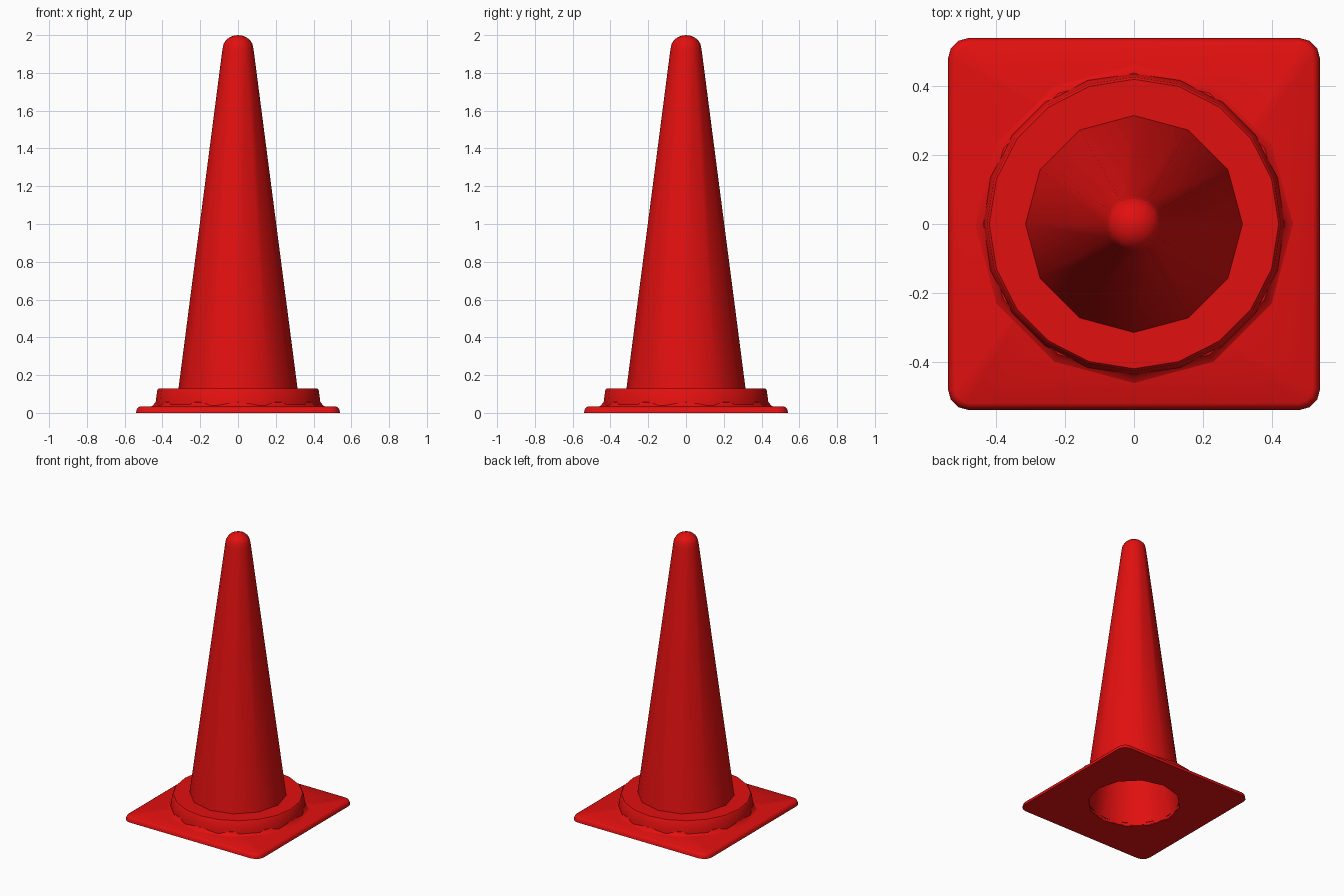
import bpy, bmesh
from math import sin, cos, pi, radians

cube = bpy.data.objects.get("Cube")
if cube:
    bpy.data.objects.remove(cube, do_unlink=True)

RED = (0.76, 0.005, 0.005, 1)
red = bpy.data.materials.new("red_rubber")
red.use_nodes = True
red.diffuse_color = RED
red.node_tree.nodes["Principled BSDF"].inputs["Base Color"].default_value = RED


def circle(r, n):
    return [(r * cos(2 * pi * i / n), r * sin(2 * pi * i / n)) for i in range(n)]


def rounded_square(half, r, steps=3):
    pts = []
    for corner in range(4):
        mid = pi / 4 + corner * pi / 2
        cx = (half - r) * (1 if cos(mid) > 0 else -1)
        cy = (half - r) * (1 if sin(mid) > 0 else -1)
        for s in range(steps + 1):
            a = corner * pi / 2 + s / steps * pi / 2
            pts.append((cx + r * cos(a), cy + r * sin(a)))
    return pts


def ring(bm, pts, z):
    return [bm.verts.new((x, y, z)) for x, y in pts]


def bridge(bm, a, b):
    n = len(a)
    for i in range(n):
        j = (i + 1) % n
        bm.faces.new((a[i], a[j], b[j], b[i]))


def finish(bm, name, angle):
    bmesh.ops.recalc_face_normals(bm, faces=bm.faces)
    mesh = bpy.data.meshes.new(name)
    bm.to_mesh(mesh)
    bm.free()
    mesh.materials.append(red)
    ob = bpy.data.objects.new(name, mesh)
    bpy.context.collection.objects.link(ob)
    bpy.ops.object.select_all(action='DESELECT')
    ob.select_set(True)
    bpy.context.view_layer.objects.active = ob
    bpy.ops.object.shade_smooth_by_angle(angle=radians(angle))
    return ob


def revolve(name, profile, sides, closed=False, angle=40):
    """Spin (radius, height) points; a zero radius becomes a pole."""
    bm = bmesh.new()
    rings = [ring(bm, circle(r, sides), z) for r, z in profile]
    for a, b in zip(rings, rings[1:]):
        bridge(bm, a, b)
    if closed:
        bridge(bm, rings[-1], rings[0])
    bmesh.ops.remove_doubles(bm, verts=bm.verts, dist=0.0001)
    return finish(bm, name, angle)


# Square base plate with rounded rim and a round opening
HOLE = 0.305
bm = bmesh.new()
levels = [(0.54, 0), (0.537, 0.016), (0.531, 0.027), (0.52, 0.033)]
outer = [ring(bm, rounded_square(h, h - 0.48), z) for h, z in levels]
for a, b in zip(outer, outer[1:]):
    bridge(bm, a, b)
inner = [ring(bm, circle(HOLE, 12), z) for z in (0, 0.033)]
bridge(bm, *inner)
for o, i in ((outer[0], inner[0]), (outer[-1], inner[1])):
    edges = []
    for loop in (o, i):
        for k, v in enumerate(loop):
            w = loop[(k + 1) % len(loop)]
            edges.append(bm.edges.get((v, w)) or bm.edges.new((v, w)))
    bmesh.ops.triangle_fill(bm, edges=edges, use_beauty=True)
finish(bm, "base_plate", 50)

# Hollow cone body with a domed tip
shell = [(0.331, 0.004), (0.315, 0.13), (0.083, 1.92)]
shell += [(0.081 * cos(a), 1.93 + 0.07 * sin(a))
          for a in (radians(d) for d in (18, 36, 54, 72))]
shell += [(0, 2.0), (0, 1.96), (0.055, 1.91), (HOLE - 0.001, 0.004)]
revolve("cone_body", shell, 12, closed=True, angle=45)

# Raised collar around the foot of the cone
collar = [(0.297, 0.02), (0.44, 0.02), (0.437, 0.05), (0.427, 0.122),
          (0.42, 0.13), (0.297, 0.13)]
revolve("collar", collar, 20, closed=True, angle=35)

# Faceted fillet joining the collar to the plate
revolve("collar_fillet", [(0.465, 0.031), (0.45, 0.04), (0.438, 0.056), (0.42, 0.06)], 12)
